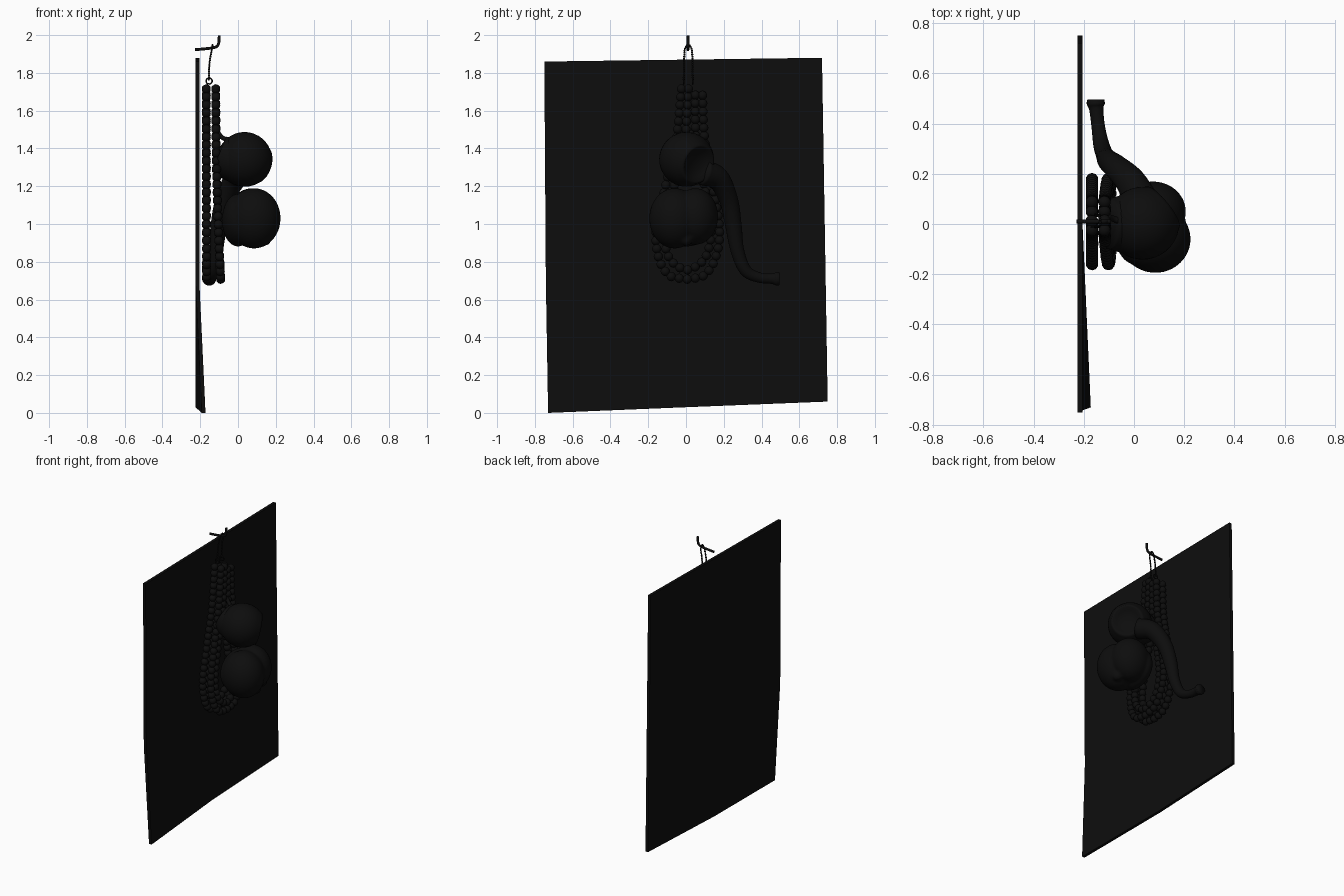
import bpy, bmesh, math
from mathutils import Vector, Matrix

if "Cube" in bpy.data.objects:
    bpy.data.objects.remove(bpy.data.objects["Cube"])

black = bpy.data.materials.new("near black")
black.diffuse_color = (0.004, 0.004, 0.004, 1)
black.use_nodes = True
black.node_tree.nodes["Principled BSDF"].inputs["Base Color"].default_value = black.diffuse_color


def finish(name, bm, smooth=True):
    me = bpy.data.meshes.new(name)
    bmesh.ops.recalc_face_normals(bm, faces=bm.faces[:])
    for f in bm.faces:
        f.smooth = smooth
    bm.to_mesh(me)
    bm.free()
    me.materials.append(black)
    ob = bpy.data.objects.new(name, me)
    bpy.context.collection.objects.link(ob)
    return ob


def spline(pts, n=12):
    """Smooth path through tuples of any length."""
    pts = [Vector(p) for p in pts]
    p = [2 * pts[0] - pts[1]] + pts + [2 * pts[-1] - pts[-2]]
    out = []
    for i in range(1, len(p) - 2):
        a, b, c, d = p[i - 1:i + 3]
        for k in range(n):
            t = k / n
            out.append(0.5 * (2 * b + (c - a) * t + (2 * a - 5 * b + 4 * c - d) * t * t
                              + (3 * b - a - 3 * c + d) * t ** 3))
    return out + [pts[-1]]


def tube(name, pts, radii, sides=16):
    """Round tube with a varying radius and capped ends."""
    bm = bmesh.new()
    rings = []
    for i, p in enumerate(pts):
        d = pts[min(i + 1, len(pts) - 1)] - pts[max(i - 1, 0)]
        rot = d.to_track_quat('Z', 'Y')
        ring = []
        for k in range(sides):
            a = 2 * math.pi * k / sides
            ring.append(bm.verts.new(p + rot @ Vector((math.cos(a), math.sin(a), 0)) * radii[i]))
        if rings:
            # line up each ring with the one before
            prev = rings[-1]
            s = min(range(sides), key=lambda j: (ring[j].co - prev[0].co).length)
            ring = ring[s:] + ring[:s]
            for k in range(sides):
                n = (k + 1) % sides
                bm.faces.new((prev[k], prev[n], ring[n], ring[k]))
        rings.append(ring)
    bm.faces.new(rings[0])
    bm.faces.new(rings[-1])
    return finish(name, bm)


def beads(name, path, radius, step, sub):
    """Balls spaced evenly along a path."""
    bm = bmesh.new()
    left = 0.0
    for a, b in zip(path, path[1:]):
        length = (b - a).length
        while left <= length:
            bmesh.ops.create_icosphere(bm, subdivisions=sub, radius=radius,
                                       matrix=Matrix.Translation(a.lerp(b, left / length)))
            left += step
        left -= length
    return finish(name, bm)


# Wall panel with one lower corner bent forward
bm = bmesh.new()
A, B, C, D, E, F = [bm.verts.new(p) for p in (
    (-0.172, -0.73, 0.0), (-0.205, 0.75, 0.06), (-0.205, 0.72, 1.88),
    (-0.205, -0.75, 1.86), (-0.205, -0.742, 0.70), (-0.205, 0.0, 0.03))]
faces = [bm.faces.new((A, F, E)), bm.faces.new((F, B, C, D, E))]
back = bmesh.ops.extrude_face_region(bm, geom=faces, use_keep_orig=True)
for v in back["geom"]:
    if isinstance(v, bmesh.types.BMVert):
        v.co.x -= 0.02
finish("wall_panel", bm, smooth=False)

# Hook: shank through the panel and an upturned tip
hook = spline([(-0.228, 0.01, 1.923), (-0.17, 0.01, 1.928), (-0.12, 0.01, 1.936),
               (-0.103, 0.01, 1.955), (-0.099, 0.01, 1.998)], 6)
tube("hook", hook, [0.008] * len(hook), 10)

# Fine chain looped over the hook
chain = spline([(-0.155, -0.012, 1.765), (-0.15, -0.01, 1.86), (-0.138, -0.006, 1.925),
                (-0.135, 0.012, 1.948), (-0.138, 0.03, 1.925), (-0.15, 0.034, 1.86),
                (-0.155, 0.036, 1.765)])
beads("hanging_chain", chain, 0.0065, 0.011, 1)

# Small rings joining the chain to the beads
for i, y in enumerate((-0.012, 0.036)):
    c = Vector((-0.153, y, 1.757))
    ring = [c + Vector((math.cos(a), 0, math.sin(a))) * 0.016
            for a in (2 * math.pi * k / 20 for k in range(21))]
    tube("chain_ring_%d" % i, ring, [0.004] * 21, 8)

# Nested bead loops in two layers: (half width, height) from the top to the bottom
outer = [(0.055, 1.715), (0.075, 1.45), (0.125, 1.2), (0.168, 0.97),
         (0.15, 0.82), (0.095, 0.73), (0.015, 0.71)]
inner = [(0.018, 1.715), (0.03, 1.45), (0.08, 1.2), (0.122, 0.97), (0.10, 0.83), (0.03, 0.765)]
for layer, (x_top, x_low) in enumerate(((-0.168, -0.166), (-0.118, -0.092))):
    for kind, prof in (("outer", outer), ("inner", inner)):
        pts = [(s * w, z) for s, row in ((-1, prof), (1, prof[::-1])) for w, z in row]
        path = []
        for w, z in pts:
            t = (1.715 - z) / 1.0
            path.append((x_top + (x_low - x_top) * t ** 2, w + 0.028 * (1 - t) + 0.003, z))
        beads("%s_bead_loop_%d" % (kind, layer), spline(path), 0.025, 0.043, 2)

# Upper pod: turned bulb with a shallow dish facing out
axis = Vector((0.75, 0.6, -0.25)).normalized()
rot = axis.to_track_quat('Z', 'Y')
prof = [(0.145 * math.sin(a), -0.145 * math.cos(a))
        for a in (math.radians(d) for d in range(0, 131, 10))]
prof += [(0.104, 0.105), (0.094, 0.104), (0.075, 0.088), (0.04, 0.076), (0.0, 0.072)]
bm = bmesh.new()
vs = [bm.verts.new((r, 0, h)) for r, h in prof]
es = [bm.edges.new(e) for e in zip(vs, vs[1:])]
bmesh.ops.spin(bm, geom=vs + es, cent=(0, 0, 0), axis=(0, 0, 1),
               angle=2 * math.pi, steps=36)
bmesh.ops.remove_doubles(bm, verts=bm.verts[:], dist=0.0005)
bmesh.ops.transform(bm, verts=bm.verts[:],
                    matrix=Matrix.Translation((0.035, 0.003, 1.342)) @ rot.to_matrix().to_4x4())
finish("upper_pod", bm)

# Shoulder that ties the upper pod to the beads
sh = spline([(-0.10, 0.0, 1.37), (-0.05, 0.0, 1.35), (0.0, 0.0, 1.34)], 6)
tube("pod_shoulder", sh, [0.10 + 0.03 * i / 12 for i in range(13)], 24)
stem = spline([(-0.11, 0.03, 1.49), (-0.08, 0.02, 1.455), (-0.03, 0.0, 1.44)], 5)
tube("pod_stem", stem, [0.012] * len(stem), 10)

# Lower pod: two merged lobes with a base lobe and a knob underneath
bm = bmesh.new()
for c, r in (((0.085, -0.06, 1.03), (0.141, 0.135, 0.16)),
             ((0.075, 0.05, 1.04), (0.132, 0.12, 0.15)),
             ((0.0, 0.0, 1.02), (0.085, 0.16, 0.14)),
             ((0.14, 0.0, 0.92), (0.036, 0.036, 0.036))):
    bmesh.ops.create_uvsphere(bm, u_segments=32, v_segments=20, radius=1,
                              matrix=Matrix.Translation(c) @ Matrix.Diagonal((*r, 1)))
pod = finish("lower_pod", bm)
m = pod.modifiers.new("merge", 'REMESH')
m.mode, m.voxel_size, m.use_smooth_shade = 'VOXEL', 0.01, True
m = pod.modifiers.new("soften", 'SMOOTH')
m.iterations = 5

# Curving tail with a flared end: x, y, z, radius
tail = [(0.03, 0.09, 1.275, 0.07), (-0.015, 0.17, 1.24, 0.06), (-0.07, 0.225, 1.13, 0.05),
        (-0.10, 0.25, 1.0, 0.044), (-0.115, 0.272, 0.86, 0.036), (-0.13, 0.315, 0.755, 0.032),
        (-0.142, 0.385, 0.717, 0.027), (-0.15, 0.455, 0.711, 0.028), (-0.152, 0.478, 0.71, 0.036),
        (-0.152, 0.495, 0.71, 0.034)]
sp = spline([p[:3] for p in tail], 6)
rad = [v[0] for v in spline([(p[3], 0) for p in tail], 6)]
tube("curved_tail", sp, rad, 20)
